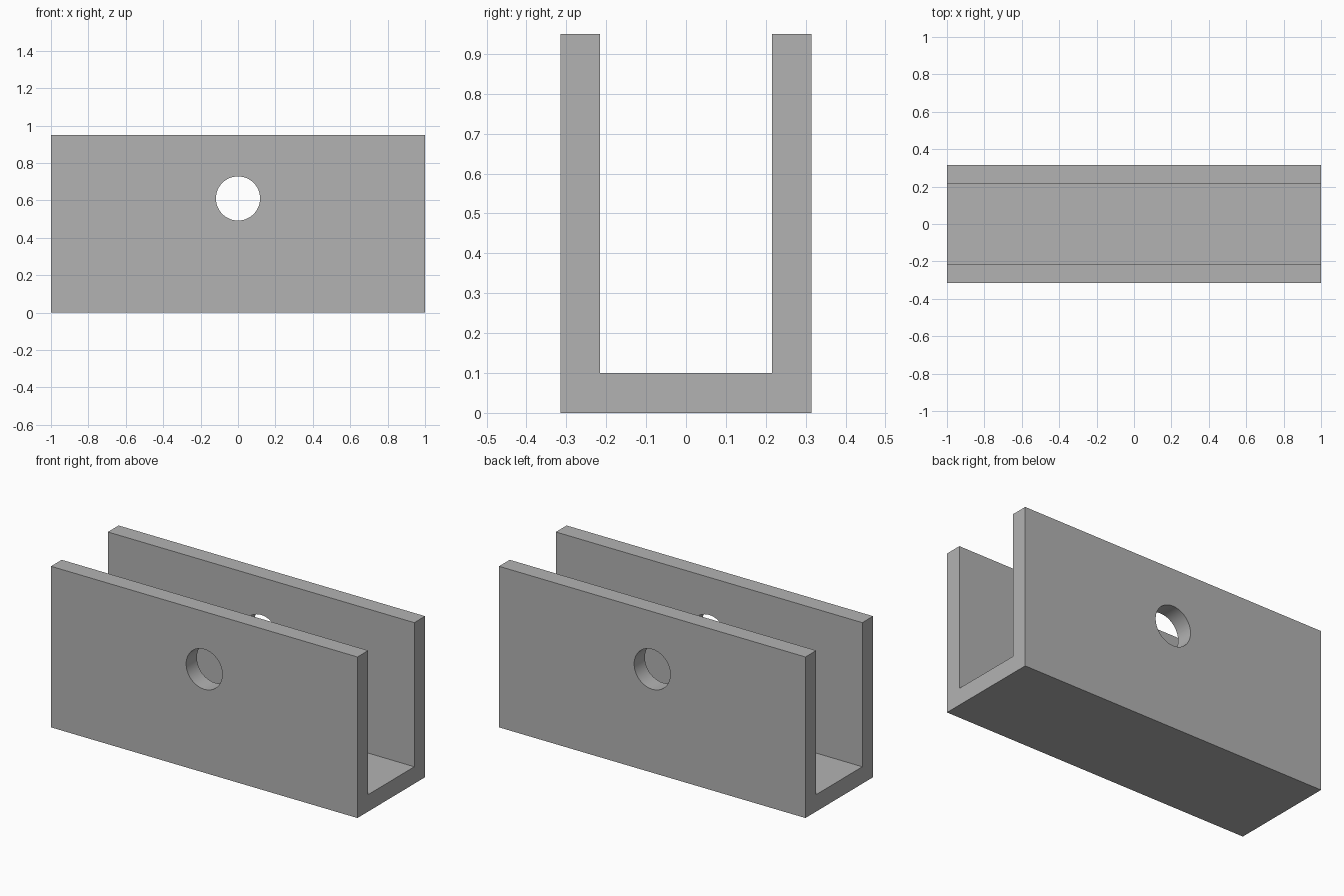
import bpy
import bmesh
from mathutils import Matrix

cube = bpy.data.objects.get("Cube")
if cube:
    bpy.data.objects.remove(cube, do_unlink=True)

LENGTH, DEPTH, HEIGHT, WALL = 2.0, 0.63, 0.95, 0.10
HOLE_Z, HOLE_RADIUS = 0.61, 0.118

grey = bpy.data.materials.new("plain grey")
grey.use_nodes = True
grey.diffuse_color = (0.45, 0.45, 0.45, 1)
grey.node_tree.nodes["Principled BSDF"].inputs["Base Color"].default_value = grey.diffuse_color


def make_object(name, bm):
    bmesh.ops.recalc_face_normals(bm, faces=bm.faces)
    mesh = bpy.data.meshes.new(name)
    bm.to_mesh(mesh)
    bm.free()
    mesh.materials.append(grey)
    obj = bpy.data.objects.new(name, mesh)
    bpy.context.collection.objects.link(obj)
    return obj


# U-shaped channel: half profile mirrored, then extruded along its length
outer, inner = DEPTH / 2, DEPTH / 2 - WALL
half = [(outer, 0), (outer, HEIGHT), (inner, HEIGHT), (inner, WALL)]
profile = half + [(-y, z) for y, z in reversed(half)]
bm = bmesh.new()
face = bm.faces.new([bm.verts.new((-LENGTH / 2, y, z)) for y, z in profile])
extruded = bmesh.ops.extrude_face_region(bm, geom=[face])["geom"]
bmesh.ops.translate(bm, vec=(LENGTH, 0, 0),
                    verts=[v for v in extruded if isinstance(v, bmesh.types.BMVert)])
channel = make_object("u_channel", bm)

# Round pin hole drilled through both walls
bm = bmesh.new()
bmesh.ops.create_cone(bm, cap_ends=True, segments=48, radius1=HOLE_RADIUS,
                      radius2=HOLE_RADIUS, depth=DEPTH * 2,
                      matrix=Matrix.Translation((0, 0, HOLE_Z)) @ Matrix.Rotation(1.5707963, 4, "X"))
cutter = make_object("hole_cutter", bm)
cutter.hide_render = True

drill = channel.modifiers.new("pin_hole", "BOOLEAN")
drill.operation = "DIFFERENCE"
drill.solver = "EXACT"
drill.object = cutter

bpy.ops.object.select_all(action="DESELECT")
channel.select_set(True)
bpy.context.view_layer.objects.active = channel
bpy.ops.object.modifier_apply(modifier=drill.name)
bpy.data.objects.remove(cutter, do_unlink=True)
bpy.ops.object.shade_smooth_by_angle()
